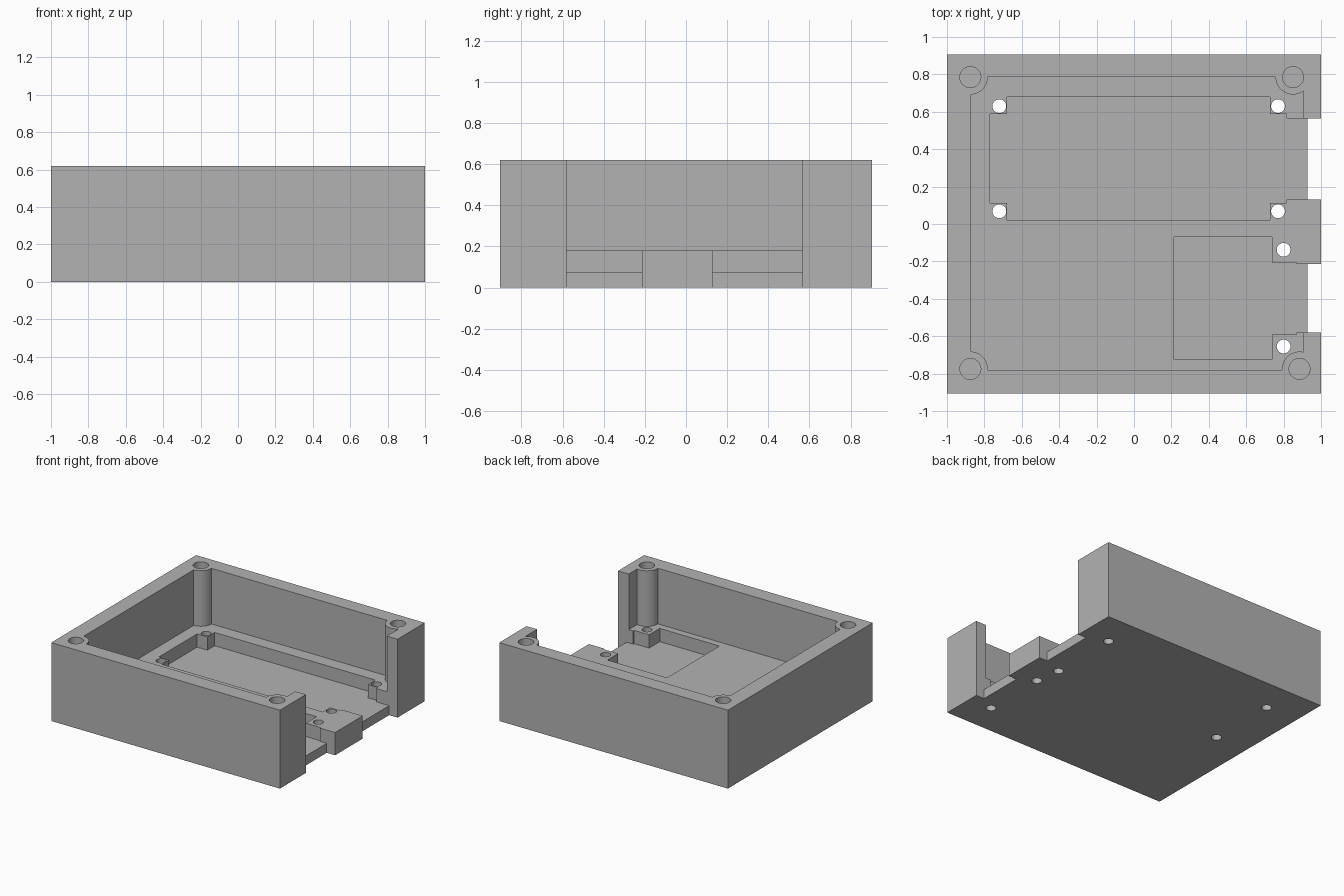
import bpy
import bmesh
import math

if "Cube" in bpy.data.objects:
    bpy.data.objects.remove(bpy.data.objects["Cube"], do_unlink=True)

grey = bpy.data.materials.new("plain grey")
grey.use_nodes = True
grey.diffuse_color = (0.45, 0.45, 0.45, 1)
grey.node_tree.nodes["Principled BSDF"].inputs["Base Color"].default_value = grey.diffuse_color


def prism(name, outline, z0, z1):
    """Extrude a plan outline from z0 up to z1."""
    bm = bmesh.new()
    face = bm.faces.new([bm.verts.new((x, y, z0)) for x, y in outline])
    top = bmesh.ops.extrude_face_region(bm, geom=[face])["geom"]
    verts = [v for v in top if isinstance(v, bmesh.types.BMVert)]
    bmesh.ops.translate(bm, verts=verts, vec=(0, 0, z1 - z0))
    bmesh.ops.recalc_face_normals(bm, faces=bm.faces)
    mesh = bpy.data.meshes.new(name)
    bm.to_mesh(mesh)
    bm.free()
    mesh.materials.append(grey)
    obj = bpy.data.objects.new(name, mesh)
    bpy.context.collection.objects.link(obj)
    return obj


def box(name, x0, x1, y0, y1, z0, z1):
    return prism(name, [(x0, y0), (x1, y0), (x1, y1), (x0, y1)], z0, z1)


def cylinder(name, centre, radius, z0, z1, sides=48):
    turns = [2 * math.pi * i / sides for i in range(sides)]
    return prism(name, [(centre[0] + radius * math.cos(a), centre[1] + radius * math.sin(a))
                        for a in turns], z0, z1)


def cut(target, cutter):
    """Subtract the cutter and discard it."""
    cutter.hide_render = True
    mod = target.modifiers.new("cut", 'BOOLEAN')
    mod.operation = 'DIFFERENCE'
    mod.solver = 'EXACT'
    mod.object = cutter
    bpy.context.view_layer.objects.active = target
    bpy.ops.object.modifier_apply(modifier=mod.name)
    bpy.data.objects.remove(cutter, do_unlink=True)


HEIGHT, FLOOR, POCKET = 0.62, 0.18, 0.075
WINDOW = (-0.58, 0.565)
corner_screws = [(-0.875, 0.785), (0.85, 0.785), (-0.875, -0.775), (0.885, -0.775)]
board_screws = [(-0.72, 0.63), (0.77, 0.63), (-0.72, 0.068), (0.77, 0.068),
                (0.8, -0.138), (0.8, -0.655)]

# Main cavity, leaving round screw columns in the corners
enclosure = box("enclosure", -1, 1, -0.905, 0.905, 0, HEIGHT)
cavity = box("cavity_cutter", -0.872, 0.907, -0.78, 0.785, FLOOR, 0.8)
for c in corner_screws:
    cut(cavity, cylinder("column", c, 0.093, 0, 1))
cut(enclosure, cavity)

# Open side wall
cut(enclosure, box("window_cutter", 0.8, 1.2, *WINDOW, FLOOR, 0.8))

# Long board pocket with four corner mounts
cut(enclosure, prism("long_pocket_cutter", [
    (-0.77, 0.112), (-0.68, 0.112), (-0.68, 0.022), (0.727, 0.022),
    (0.727, 0.112), (0.815, 0.112), (0.815, 0.13), (1.1, 0.13),
    (1.1, WINDOW[1]), (0.815, WINDOW[1]), (0.815, 0.588), (0.727, 0.588),
    (0.727, 0.68), (-0.68, 0.68), (-0.68, 0.588), (-0.77, 0.588)], POCKET, 0.25))

# Short board pocket with two mounts
cut(enclosure, prism("short_pocket_cutter", [
    (0.215, -0.725), (0.737, -0.725), (0.737, -0.592), (0.868, -0.592),
    (0.868, WINDOW[0]), (1.1, WINDOW[0]), (1.1, -0.215), (0.868, -0.215),
    (0.868, -0.205), (0.737, -0.205), (0.737, -0.07), (0.215, -0.07)], POCKET, 0.25))

# Connector notches through the floor edge
for y0, y1 in ((WINDOW[0], -0.215), (0.13, WINDOW[1])):
    cut(enclosure, box("notch_cutter", 0.927, 1.2, y0, y1, -0.1, 0.25))

# Blind corner screw holes and through holes in the mounts
for c in corner_screws:
    cut(enclosure, cylinder("corner_hole_cutter", c, 0.056, FLOOR, 0.8))
for c in board_screws:
    cut(enclosure, cylinder("mount_hole_cutter", c, 0.037, -0.1, 0.3, 32))

bpy.ops.object.select_all(action='DESELECT')
enclosure.select_set(True)
bpy.context.view_layer.objects.active = enclosure
bpy.ops.object.shade_smooth_by_angle(angle=math.radians(30))
